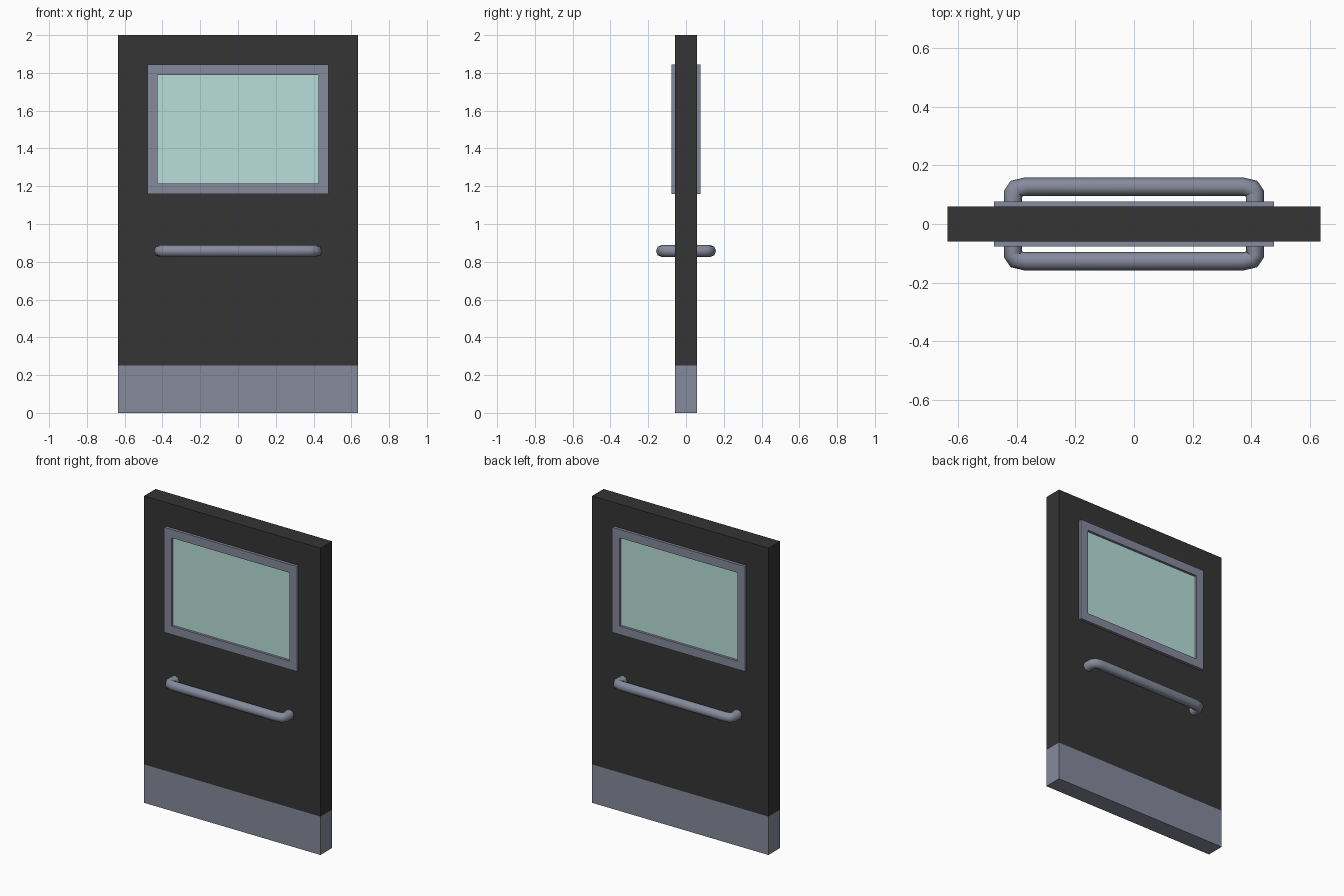
import bpy, bmesh

if "Cube" in bpy.data.objects:
    bpy.data.objects.remove(bpy.data.objects["Cube"])

def material(name, rgb):
    m = bpy.data.materials.new(name)
    m.diffuse_color = (*rgb, 1)
    m.use_nodes = True
    m.node_tree.nodes["Principled BSDF"].inputs["Base Color"].default_value = m.diffuse_color
    return m

BLACK = material("charcoal", (0.035, 0.035, 0.035))
METAL = material("grey metal", (0.24, 0.255, 0.33))
GLASS = material("pale green glass", (0.48, 0.74, 0.70))

T = 0.059             # half thickness of the door
W = 0.636             # half width of the door
KICK = 0.25           # height of the kick plate

def add_mesh(name, bm, mat):
    bmesh.ops.recalc_face_normals(bm, faces=bm.faces[:])
    me = bpy.data.meshes.new(name)
    bm.to_mesh(me)
    bm.free()
    me.materials.append(mat)
    ob = bpy.data.objects.new(name, me)
    bpy.context.collection.objects.link(ob)
    return ob

def box(name, mat, x, y0, y1, z0, z1):
    bm = bmesh.new()
    bmesh.ops.create_cube(bm, size=1)
    for v in bm.verts:
        v.co = (v.co.x * 2 * x, y0 + (v.co.y + 0.5) * (y1 - y0), z0 + (v.co.z + 0.5) * (z1 - z0))
    return add_mesh(name, bm, mat)

def ring(name, mat, outer, inner, y0, y1):
    """Rectangular frame; outer and inner are (half width, z low, z high)."""
    bm = bmesh.new()
    def loop(r, y):
        x, a, b = r
        return [bm.verts.new(p) for p in ((-x, y, a), (x, y, a), (x, y, b), (-x, y, b))]
    loops = [loop(outer, y0), loop(outer, y1), loop(inner, y1), loop(inner, y0)]
    for i in range(4):
        a, b = loops[i], loops[(i + 1) % 4]
        for j in range(4):
            k = (j + 1) % 4
            bm.faces.new((a[j], a[k], b[k], b[j]))
    return add_mesh(name, bm, mat)

# door slab and kick plate
box("door_panel", BLACK, W, -T, T, KICK, 2)
box("kick_plate", METAL, W, -T, T, 0, KICK)

def handle(name, s):
    """Octagonal bar with rounded ends, swept along a U path."""
    half = [(0.413, 0.05), (0.413, 0.105), (0.403, 0.121), (0.370, 0.127)]
    path = [(-x, y) for x, y in half] + [(x, y) for x, y in reversed(half)]
    cu = bpy.data.curves.new(name, 'CURVE')
    cu.dimensions = '3D'
    cu.bevel_depth = 0.032
    cu.bevel_resolution = 2
    cu.use_fill_caps = True
    sp = cu.splines.new('POLY')
    sp.points.add(len(path) - 1)
    for p, (x, y) in zip(sp.points, path):
        p.co = (x, s * y, 0.857, 1)
    cu.materials.append(METAL)
    ob = bpy.data.objects.new(name, cu)
    bpy.context.collection.objects.link(ob)
    bpy.ops.object.select_all(action='DESELECT')
    ob.select_set(True)
    bpy.context.view_layer.objects.active = ob
    bpy.ops.object.convert(target='MESH')
    bpy.ops.object.shade_smooth_by_angle(angle=1.05)

# window trim, glass and push bar on both faces
for side, s in (("front", -1), ("back", 1)):
    ring(side + "_window_frame", METAL, (0.478, 1.16, 1.845), (0.425, 1.215, 1.79), s * (T - 0.01), s * 0.077)
    box(side + "_glass", GLASS, 0.43, *sorted((s * (T - 0.005), s * (T + 0.002))), 1.21, 1.795)
    handle(side + "_handle", s)
